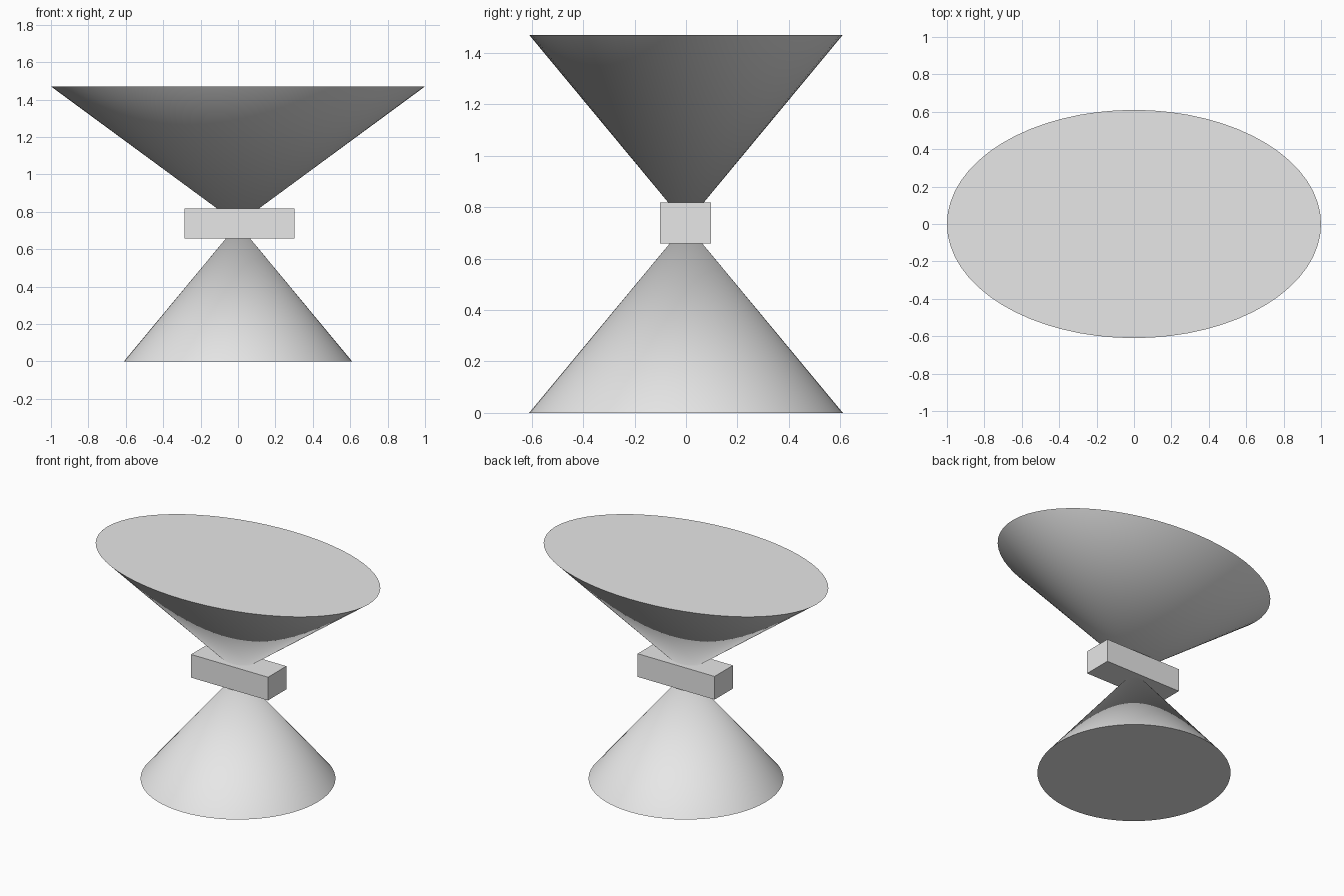
import bpy
import math

cube = bpy.data.objects.get("Cube")
if cube:
    bpy.data.objects.remove(cube, do_unlink=True)

# Single plain grey
grey = bpy.data.materials.new("light_grey")
grey.use_nodes = True
colour = (0.8, 0.8, 0.8, 1)
grey.diffuse_color = colour
grey.node_tree.nodes["Principled BSDF"].inputs["Base Color"].default_value = colour

HEIGHT = 1.47
HALF = HEIGHT / 2
RADIUS = 0.61


def finish(name):
    obj = bpy.context.object
    obj.name = name
    obj.data.materials.append(grey)
    bpy.ops.object.transform_apply(location=False, rotation=True, scale=True)
    return obj


def add_cone(name, z, flip, width):
    bpy.ops.mesh.primitive_cone_add(vertices=64, radius1=RADIUS, radius2=0, depth=HALF,
                                    location=(0, 0, z),
                                    rotation=(math.pi if flip else 0, 0, 0))
    bpy.context.object.scale = (width / RADIUS, 1, 1)
    finish(name)
    bpy.ops.object.shade_smooth_by_angle(angle=math.radians(30))


# Round base and wide oval top, meeting tip to tip
add_cone("base_cone", HALF / 2, False, RADIUS)
add_cone("top_cone", HALF * 1.5, True, 1.0)

# Block around the waist
bpy.ops.mesh.primitive_cube_add(size=1, location=(0.007, -0.002, 0.738))
bpy.context.object.scale = (0.588, 0.2, 0.16)
finish("waist_block")
